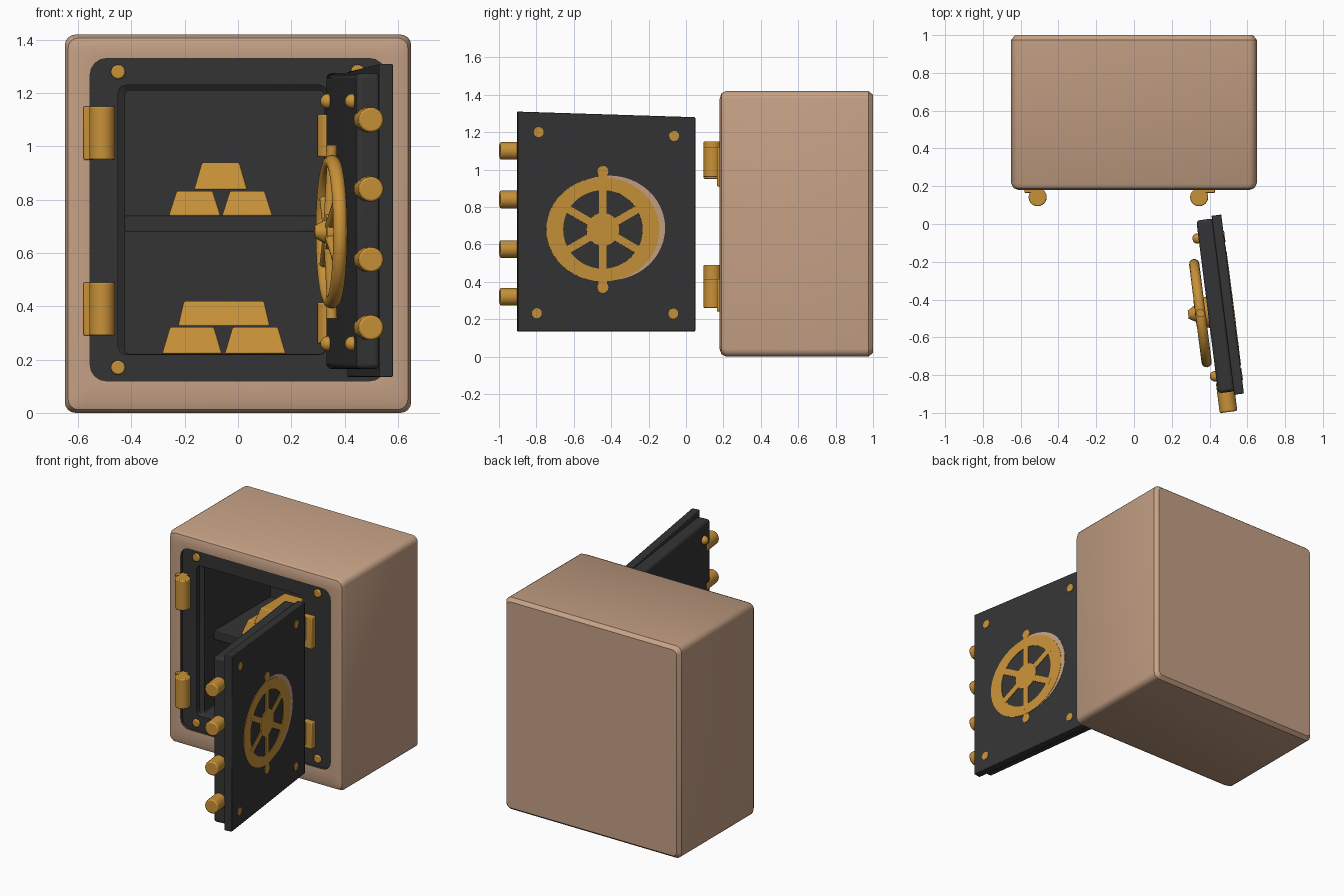
import bpy, bmesh, math
from mathutils import Matrix, Vector

if "Cube" in bpy.data.objects:
    bpy.data.objects.remove(bpy.data.objects["Cube"])


def mat(name, c):
    m = bpy.data.materials.new(name)
    m.diffuse_color = (*c, 1)
    m.use_nodes = True
    m.node_tree.nodes["Principled BSDF"].inputs["Base Color"].default_value = m.diffuse_color
    return m


TAN = mat("tan_paint", (0.56, 0.355, 0.235))
DARK = mat("dark_metal", (0.034, 0.034, 0.035))
GOLD = mat("gold", (0.58, 0.285, 0.04))
I = Matrix.Identity(4)

# door space: x runs from hinge edge to free edge, y points to the outer face
A = math.radians(7.2)
s, c = math.sin(A), math.cos(A)
DOOR = Matrix(((s, c, 0, 0.462), (-c, s, 0, 0.05), (0, 0, 1, 0), (0, 0, 0, 1)))


def part(name, bm, mats, matrix=I, bevel=0, seg=2):
    bmesh.ops.transform(bm, matrix=matrix, verts=bm.verts)
    bmesh.ops.recalc_face_normals(bm, faces=bm.faces)
    me = bpy.data.meshes.new(name)
    bm.to_mesh(me)
    bm.free()
    for m in mats:
        me.materials.append(m)
    ob = bpy.data.objects.new(name, me)
    bpy.context.collection.objects.link(ob)
    if bevel:
        b = ob.modifiers.new("bevel", 'BEVEL')
        b.width, b.segments, b.limit_method = bevel, seg, 'ANGLE'
    bpy.context.view_layer.objects.active = ob
    ob.select_set(True)
    bpy.ops.object.shade_smooth_by_angle(angle=math.radians(35))
    ob.select_set(False)
    return ob


def add_box(bm, x0, x1, y0, y1, z0, z1):
    m = Matrix.Translation(((x0 + x1) / 2, (y0 + y1) / 2, (z0 + z1) / 2))
    m = m @ Matrix.Diagonal((x1 - x0, y1 - y0, z1 - z0, 1))
    return bmesh.ops.create_cube(bm, size=1, matrix=m)["verts"]


def box(name, dims, m, matrix=I, bevel=0.0, seg=2):
    bm = bmesh.new()
    add_box(bm, *dims)
    return part(name, bm, [m], matrix, bevel, seg)


def add_rod(bm, p, q, r0, r1=None, n=24):
    p, q = Vector(p), Vector(q)
    d = q - p
    m = Matrix.Translation((p + q) / 2) @ d.to_track_quat('Z', 'Y').to_matrix().to_4x4()
    bmesh.ops.create_cone(bm, cap_ends=True, segments=n, radius1=r0,
                          radius2=r0 if r1 is None else r1, depth=d.length, matrix=m)


def rod(name, p, q, r, m, matrix=I, bevel=0.0):
    bm = bmesh.new()
    add_rod(bm, p, q, r)
    return part(name, bm, [m], matrix, bevel)


def add_ring(bm, u, z, ro, ri, y0, y1, n=48):
    # flat elliptical ring standing in the xz plane
    loops = []
    for (a, b), y in ((ro, y0), (ro, y1), (ri, y1), (ri, y0)):
        loops.append([bm.verts.new((u + a * math.cos(2 * math.pi * k / n), y,
                                    z + b * math.sin(2 * math.pi * k / n))) for k in range(n)])
    for j in range(4):
        p, q = loops[j], loops[(j + 1) % 4]
        for k in range(n):
            bm.faces.new((p[k], p[(k + 1) % n], q[(k + 1) % n], q[k]))


# safe body: one loft of rounded rectangles, back -> rim -> cavity
def rounded(bm, x0, x1, z0, z1, r, y):
    out = []
    for i, (cx, cz) in enumerate(((x1 - r, z1 - r), (x0 + r, z1 - r), (x0 + r, z0 + r), (x1 - r, z0 + r))):
        for k in range(5):
            a = math.pi / 2 * (i + k / 4)
            out.append(bm.verts.new((cx + r * math.cos(a), y, cz + r * math.sin(a))))
    return out


bm = bmesh.new()
sections = [(-.63, .63, .02, 1.40, .03, 1.0),
            (-.65, .65, 0, 1.42, .04, .975),
            (-.65, .65, 0, 1.42, .04, .215),
            (-.638, .638, .012, 1.408, .04, .19),
            (-.61, .61, .04, 1.38, .04, .18),
            (-.555, .555, .12, 1.33, .06, .185),
            (-.555, .555, .12, 1.33, .06, .205),
            (-.45, .335, .22, 1.23, .03, .205),
            (-.45, .335, .22, 1.23, .03, .235),
            (-.425, .325, .221, 1.21, .02, .25),
            (-.425, .325, .221, 1.21, .02, .95)]
rings = [rounded(bm, *q) for q in sections]
n = len(rings[0])
for j in range(len(rings) - 1):
    for k in range(n):
        f = bm.faces.new((rings[j][k], rings[j][(k + 1) % n], rings[j + 1][(k + 1) % n], rings[j + 1][k]))
        f.material_index = int(j >= 5)
bm.faces.new(rings[0])
bm.faces.new(rings[-1]).material_index = 1
part("safe_body", bm, [TAN, DARK])
box("shelf", (-.424, .324, .35, .949, .68, .74), DARK, bevel=.004)

# frame studs
for x in (-.45, .45):
    for z in (.17, 1.28):
        rod("frame_stud", (x, .21, z), (x, .192, z), .027, GOLD, bevel=.006)

# hinges: knuckle and mounting plate
for x, z0, z1, px, pz in ((-.51, .95, 1.15, -.58, .95), (-.51, .29, .49, -.58, .29),
                          (.345, .96, 1.12, .36, .91), (.345, .26, .415, .36, .24)):
    rod("hinge_knuckle", (x, .142, z0), (x, .142, z1), .048, GOLD, bevel=.006)
    box("hinge_plate", (px, px + .07, .165, .21, pz, z1), GOLD, bevel=.005)


# gold bars
def ingot(x0, x1, z0, z1, t, y0=.40, y1=.72):
    bm = bmesh.new()
    mx, my = (x0 + x1) / 2, (y0 + y1) / 2
    for v in add_box(bm, x0, x1, y0, y1, z0, z1):
        if v.co.z > (z0 + z1) / 2:
            v.co.x += t if v.co.x < mx else -t
            v.co.y += .03 if v.co.y < my else -.03
    part("gold_bar", bm, [GOLD], bevel=.006)


ingot(-.26, -.065, .74, .833, .03)
ingot(-.06, .13, .74, .833, .03)
ingot(-.165, .035, .838, .94, .03)
ingot(-.285, -.06, .222, .322, .03)
ingot(-.05, .18, .222, .322, .03)
ingot(-.225, .12, .326, .42, .022, .44, .66)

# door: outer slab (top edge rises slightly) and thicker inner slab
bm = bmesh.new()
for v in add_box(bm, 0, .955, -.052, 0, .135, 1.28):
    if v.co.z > 1 and v.co.x > .5:
        v.co.z = 1.31
part("door_outer_slab", bm, [DARK], DOOR, .004)
box("door_inner_slab", (.015, .937, -.135, -.045, .165, 1.275), DARK, DOOR, .018, 3)

# locking bolts
for z in (.32, .575, .84, 1.10):
    rod("locking_bolt", (.88, -.093, z), (1.042, -.093, z), .047, GOLD, DOOR, .008)

# inner face studs
for u in (.11, .845):
    for z in (.26, 1.17):
        bm = bmesh.new()
        bmesh.ops.create_uvsphere(bm, u_segments=16, v_segments=10, radius=.028,
                                  matrix=Matrix.Translation((u, -.14, z)))
        part("door_stud", bm, [GOLD], DOOR)

# handwheel on the inner face
U, Z, N = .504, .68, -.175
bm = bmesh.new()
R, r, n, m = .262, .027, 48, 12
tor = [[bm.verts.new((U + (R + r * math.cos(b)) * math.cos(a), N + r * math.sin(b),
                      Z + (R + r * math.cos(b)) * math.sin(a)))
        for b in (2 * math.pi * j / m for j in range(m))]
       for a in (2 * math.pi * k / n for k in range(n))]
for k in range(n):
    for j in range(m):
        k2, j2 = (k + 1) % n, (j + 1) % m
        bm.faces.new((tor[k][j], tor[k2][j], tor[k2][j2], tor[k][j2]))
for k in range(6):
    a = math.radians(30 + 60 * k)
    dx, dz = math.cos(a), math.sin(a)
    add_rod(bm, (U, N - .01, Z), (U + .26 * dx, N, Z + .26 * dz), .022, .018, 12)
for d in (-1, 1):
    add_rod(bm, (U, N, Z + d * .26), (U, N, Z + d * .325), .018, .022, 12)
add_rod(bm, (U, -.13, Z), (U, N - .025, Z), .085, .065)
add_rod(bm, (U, N - .025, Z), (U, N - .065, Z), .045, .022)
part("handwheel", bm, [GOLD], DOOR)

# flat wheel design on the outer face, with a tan crescent beneath
U = .499
bm = bmesh.new()
add_ring(bm, U - .034, Z + .008, (.302, .28), (.262, .25), -.001, .002)
part("wheel_crescent", bm, [TAN], DOOR)
bm = bmesh.new()
add_ring(bm, U, Z, (.305, .278), (.214, .21), -.001, .004)
part("flat_wheel_ring", bm, [GOLD], DOOR)
bm = bmesh.new()
add_rod(bm, (U, -.001, Z), (U, .005, Z), .088)
for k in range(3):
    vs = add_box(bm, -.24, .24, -.001, .0045, -.02, .02)
    bmesh.ops.transform(bm, verts=vs, matrix=Matrix.Translation((U, 0, Z)) @
                        Matrix.Rotation(math.radians(30 + 60 * k), 4, 'Y'))
for d in (-1, 1):
    add_rod(bm, (U, -.001, Z + d * .31), (U, .0035, Z + d * .31), .03, n=12)
    z = Z + d * .29
    add_box(bm, U - .022, U + .022, -.001, .003, z - .03, z + .03)
part("flat_wheel_spokes", bm, [GOLD], DOOR)

# flat studs on the outer face
for u, z in ((.115, 1.18), (.845, 1.2), (.12, .23), (.855, .232)):
    rod("flat_stud", (u, -.001, z), (u, .004, z), .027, GOLD, DOOR)
